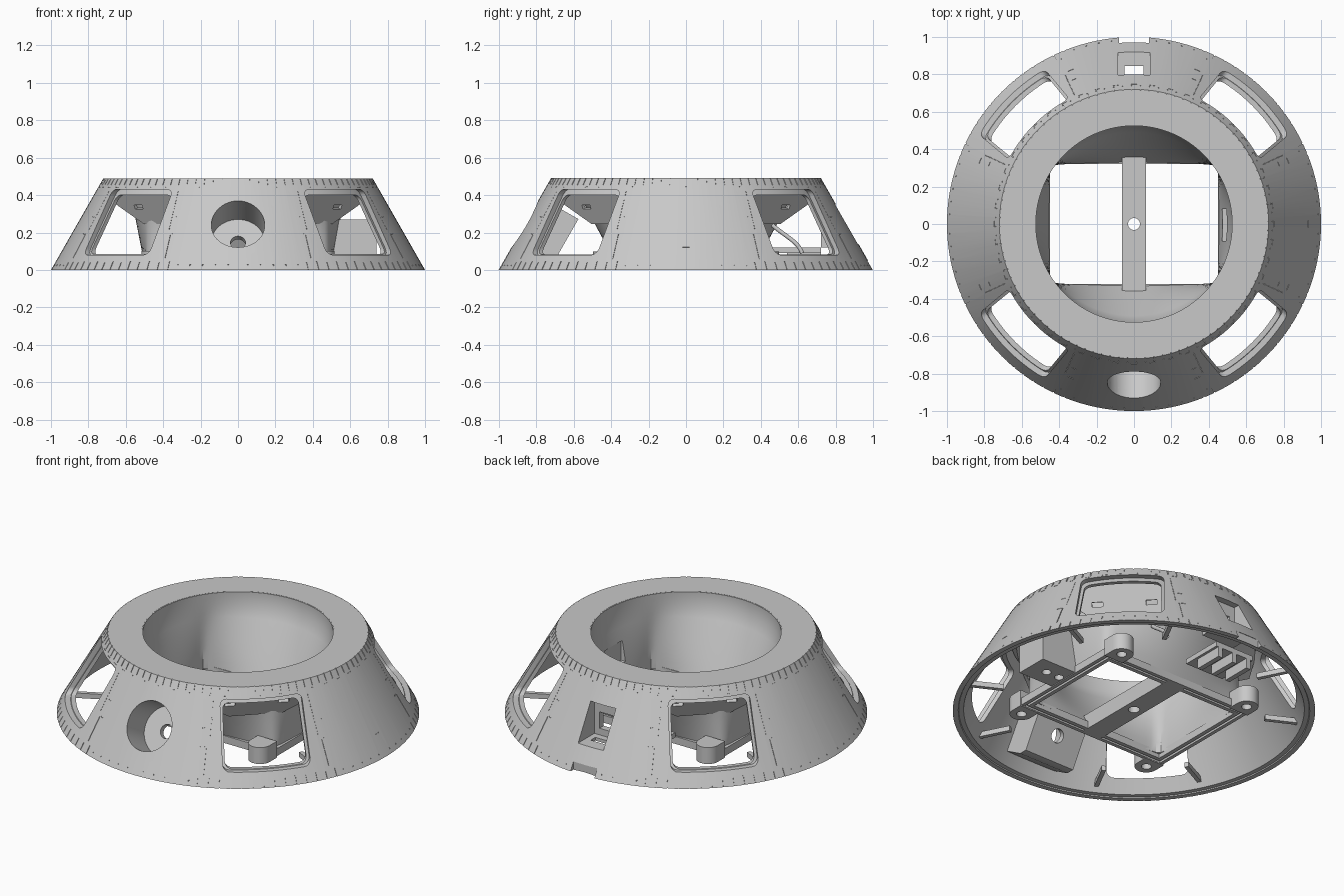
import bpy, bmesh, math
from math import sin, cos, pi, radians
from mathutils import Matrix, Vector

if "Cube" in bpy.data.objects:
    bpy.data.objects.remove(bpy.data.objects["Cube"], do_unlink=True)

# One plain grey throughout
grey = bpy.data.materials.new("plain grey")
grey.use_nodes = True
grey.diffuse_color = (0.58, 0.58, 0.58, 1)
grey.node_tree.nodes["Principled BSDF"].inputs["Base Color"].default_value = grey.diffuse_color

TILT = math.atan2(0.28, 0.49)
T, R = Matrix.Translation, Matrix.Rotation


def on_cone(a, z):
    """Frame on the outer slope: local x points out, local z runs up the slope."""
    return R(a, 4, 'Z') @ T((1 - 0.28 / 0.49 * z, 0, z)) @ R(-TILT, 4, 'Y')


def finish(name, bm):
    bmesh.ops.recalc_face_normals(bm, faces=bm.faces)
    me = bpy.data.meshes.new(name)
    bm.to_mesh(me)
    bm.free()
    me.materials.append(grey)
    ob = bpy.data.objects.new(name, me)
    bpy.context.collection.objects.link(ob)
    return ob


def bridge(bm, a, b):
    n = len(a)
    for j in range(n):
        k = (j + 1) % n
        bm.faces.new((a[j], a[k], b[k], b[j]))


def loops(name, rings):
    """Closed skin through a closed series of rings."""
    bm = bmesh.new()
    vs = [[bm.verts.new(p) for p in ring] for ring in rings]
    for i, ring in enumerate(vs):
        bridge(bm, ring, vs[(i + 1) % len(vs)])
    return finish(name, bm)


def prism(name, pts, x0, x1, m):
    """Solid with a (y, z) outline, running along x."""
    bm = bmesh.new()
    ends = [[bm.verts.new((x, y, z)) for y, z in pts] for x in (x0, x1)]
    bridge(bm, *ends)
    for end in ends:
        bm.faces.new(end)
    bm.transform(m)
    return finish(name, bm)


def circle(r, z, n=128):
    return [(r * cos(2 * pi * i / n), r * sin(2 * pi * i / n), z) for i in range(n)]


def add_box(bm, lo, hi, m=Matrix()):
    lo, hi = Vector(lo), Vector(hi)
    size = Matrix.Diagonal((*(hi - lo), 1))
    bmesh.ops.create_cube(bm, size=1, matrix=m @ T((lo + hi) / 2) @ size)


def box(name, lo, hi, m=Matrix()):
    bm = bmesh.new()
    add_box(bm, lo, hi, m)
    return finish(name, bm)


def cone(name, r1, r2, z0, z1, m=Matrix(), n=48):
    bm = bmesh.new()
    bmesh.ops.create_cone(bm, cap_ends=True, segments=n, radius1=r1, radius2=r2,
                          depth=z1 - z0, matrix=m @ T((0, 0, (z0 + z1) / 2)))
    return finish(name, bm)


def cut(targets, cutter, op='DIFFERENCE'):
    for ob in targets:
        mod = ob.modifiers.new("cut", 'BOOLEAN')
        mod.operation, mod.object, mod.solver = op, cutter, 'EXACT'
        bpy.context.view_layer.objects.active = ob
        bpy.ops.object.modifier_apply(modifier=mod.name)
    bpy.data.objects.remove(cutter, do_unlink=True)


def window_cutter(a, z0, z1, w0, w1, r=0.035):
    """Slightly tapered opening with rounded corners, facing outwards."""
    pts = []
    for q, (w, z) in enumerate(((w1, z1), (-w1, z1), (-w0, z0), (w0, z0))):
        cy = w - math.copysign(r, w)
        cz = z - r if z == z1 else z + r
        for i in range(6):
            t = q * pi / 2 + i * pi / 10
            pts.append((cy + r * cos(t), cz + r * sin(t)))
    return prism("window_cutter", pts, 0.63, 1.13, R(a, 4, 'Z'))


# Outer skin with its flat top, and the liner behind it
skin = loops("outer_skin", [circle(r, z) for r, z in (
    (1, 0), (0.72, 0.49), (0.53, 0.49), (0.53, 0.46), (0.70, 0.46), (0.97, 0))])
liner = loops("inner_liner", [circle(r, z) for r, z in (
    (0.967, 0.006), (0.705, 0.45), (0.68, 0.45), (0.94, 0.006))])

# Fine panel lines engraved into the slope
bm = bmesh.new()


def mark(deg, z, width, length):
    add_box(bm, (-0.004, -width / 2, -length / 2), (0.01, width / 2, length / 2),
            on_cone(radians(deg), z))


mark(0, 0.12, 0.04, 0.005)
for q in range(4):
    for i in range(14):
        mark(90 * q + 22 + i * 3.54, 0.02, 0.005, 0.056 if i % 2 else 0.046)
    for i in range(24):
        mark(90 * q + i * 3.75 + 1, 0.475, 0.006, 0.05)
    for i in range(12):
        mark(90 * q + i * 7.5, 0.443, 0.03, 0.003)
    for s in (-1, 1):
        mark(90 * q + s * 23.8, 0.125, 0.004, 0.15)
        mark(90 * q + s * 22.4, 0.194, 0.03, 0.004)
        mark(90 * q + s * 22.4, 0.285, 0.025, 0.004)
        for i in range(14):
            mark(90 * q + s * 24.8, 0.22 + i * 0.015, 0.004, 0.007)
        for i in range(5):
            mark(90 * q + s * (3 + i * 4), 0.025, 0.007, 0.007)
cut([skin], finish("panel_lines", bm))

# Four corner windows, smaller in the liner so a ledge remains
corners = [radians(45 + 90 * k) for k in range(4)]
for a in corners:
    cut([skin], window_cutter(a, 0.08, 0.43, 0.245, 0.23))
    cut([liner], window_cutter(a, 0.084, 0.4, 0.228, 0.213))

# Round front socket, square to the slope
slope = on_cone(-pi / 2, 0.245)
socket = box("front_socket", (-0.235, -0.17, -0.165), (0, 0.17, 0.165), slope)
cut([socket], cone("core", 0.968, 0.703, 0.006, 0.455, n=128), 'INTERSECT')
along = slope @ R(pi / 2, 4, 'Y')
cut([skin, liner, socket], cone("bore", 0.143, 0.143, -0.2, 0.2, along))
cut([socket], cone("drain", 0.04, 0.04, -0.4, 0, along))

# Square rear port with a slot in its floor, and the notch below
port = box("rear_port", (-0.11, 0.72, 0.12), (0.11, 0.95, 0.37))
cut([port], cone("core", 0.968, 0.703, 0.006, 0.455, n=128), 'INTERSECT')
cut([skin, liner, port], box("port_bore", (-0.085, 0.76, 0.14), (0.085, 1.1, 0.35)))
cut([port], box("port_slot", (-0.05, 0.8, 0.1), (0.05, 0.845, 0.2)))
cut([port], box("port_window", (-0.05, 0.7, 0.18), (0.05, 0.8, 0.28)))
cut([skin], box("notch", (-0.08, 0.968, -0.1), (0.08, 1.1, 0.05)))


# Central well: round at the top, softly rectangular at the bottom
def well_ring(t, z, grow):
    n, ring, power = 128, [], 20
    for i in range(n):
        a = 2 * pi * i / n
        c, s = cos(a), sin(a)
        rect = (abs(c / 0.45) ** power + abs(s / 0.32) ** power) ** (-1 / power)
        r = 0.525 * (1 - t) + rect * t + grow
        ring.append((r * c, r * s, z))
    return ring


steps = [(0, 0.489), (0, 0.41)] + [(i / 6, 0.41 - 0.38 * i / 6) for i in range(1, 7)]
well = loops("central_well", [well_ring(t, z, 0) for t, z in steps]
             + [well_ring(t, z, 0.05) for t, z in reversed(steps)])
cut([well], box("slot", (0.4, -0.09, 0.15), (0.6, 0.08, 0.27)))

# Rectangular frame round the bottom of the well
frame = box("bottom_frame", (-0.51, -0.38, 0.005), (0.51, 0.38, 0.05))
cut([frame], box("opening", (-0.45, -0.32, -0.1), (0.45, 0.32, 0.2)))
groove = box("groove", (-0.488, -0.358, -0.05), (0.488, 0.358, 0.018))
cut([groove], box("groove_core", (-0.474, -0.344, -0.1), (0.474, 0.344, 0.2)))
cut([frame], groove)

# Rounded screw lugs standing out from the long sides of the frame
smooth = [skin, liner, socket, well]
for sx in (-1, 1):
    for sy in (-1, 1):
        at = T((sx * 0.45, sy * 0.43, 0))
        lug = cone("screw_lug", 0.065, 0.065, 0, 0.1, at, 32)
        cut([lug], box("web", (-0.065, min(0, -sy * 0.07), 0),
                       (0.065, max(0, -sy * 0.07), 0.1), at), 'UNION')
        cut([lug], cone("hole", 0.028, 0.028, -0.1, 0.06, at, 24))
        smooth.append(lug)

# Side block with two screw holes
block = box("side_block", (0.5, -0.1, 0.01), (0.74, 0.1, 0.27))
for x in (0.54, 0.63):
    cut([block], cone("hole", 0.026, 0.026, -0.1, 0.08, T((x, 0, 0)), 24))

# Cross bar with a centre hole
bar = box("cross_bar", (-0.063, -0.37, 0.005), (0.063, 0.37, 0.1))
cut([bar], cone("hole", 0.032, 0.032, -0.1, 0.3))

# Slotted panels leaning in towards the well, and small fins by the windows
outline = [(0.24, 0), (0.32, -0.11), (0.15, -0.23),
           (-0.15, -0.23), (-0.32, -0.11), (-0.24, 0)]
for a in corners:
    m = R(a, 4, 'Z') @ T((0.655, 0, 0.455)) @ R(radians(24), 4, 'Y')
    panel = prism("window_panel", outline, -0.02, 0, m)
    for y in (-0.15, 0.15):
        cut([panel], box("slot", (-0.1, y - 0.03, -0.143), (0.1, y + 0.03, -0.117), m))
    for s in (-1, 1):
        f = R(a + s * radians(18), 4, 'Z')
        box("stiffening_fin", (0.74, -0.012, 0.035), (0.94, 0.012, 0.065), f)

# Rear clips and a bent cable
for x in (-0.22, -0.12, -0.02):
    box("rear_clip", (x - 0.015, 0.54, 0.03), (x + 0.015, 0.72, 0.1))
box("rear_clip_base", (-0.25, 0.46, 0.09), (0.01, 0.72, 0.12))
cable = bpy.data.curves.new("cable", 'CURVE')
cable.dimensions, cable.bevel_depth = '3D', 0.011
sp = cable.splines.new('NURBS')
path = [(0.25, 0.46, 0.24), (0.26, 0.53, 0.18), (0.28, 0.6, 0.15), (0.28, 0.62, 0.09)]
sp.points.add(len(path) - 1)
for p, co in zip(sp.points, path):
    p.co = (*co, 1)
sp.use_endpoint_u = True
cable.materials.append(grey)
bpy.context.collection.objects.link(bpy.data.objects.new("cable", cable))

# Smooth shading on the round parts
bpy.ops.object.select_all(action='DESELECT')
for ob in smooth:
    ob.select_set(True)
bpy.context.view_layer.objects.active = skin
bpy.ops.object.shade_smooth_by_angle(angle=radians(30))
